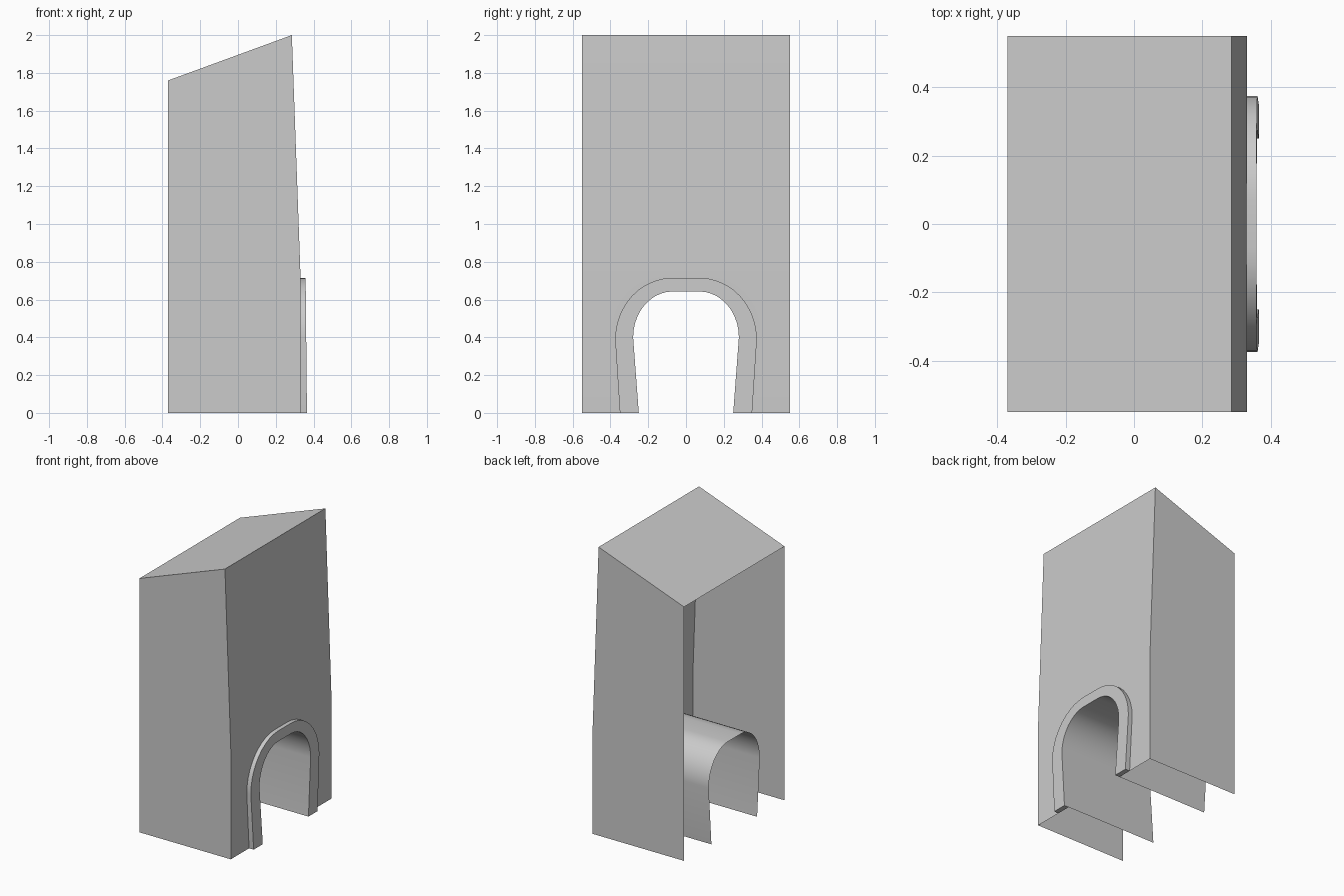
import bpy, bmesh, math

if "Cube" in bpy.data.objects:
    bpy.data.objects.remove(bpy.data.objects["Cube"])

BACK, FRONT = -0.37, 0.33
HALF_W = 0.55
BEND = 0.75


def arch(foot, cy, cz, ry, rz, n=10):
    """Arch outline in (y, z), from the -y foot over the top to the +y foot."""
    half = [(foot, 0.0)]
    for i in range(n + 1):
        a = math.pi / 2 * i / n
        half.append((cy + ry * math.cos(a), cz + rz * math.sin(a)))
    return [(-y, z) for y, z in half] + half[::-1]


def build(name, faces):
    """Make a welded, smooth-by-angle object from a list of face point lists."""
    bm = bmesh.new()
    for pts in faces:
        bm.faces.new([bm.verts.new(p) for p in pts])
    bmesh.ops.remove_doubles(bm, verts=bm.verts, dist=1e-5)
    mesh = bpy.data.meshes.new(name)
    bm.to_mesh(mesh)
    bm.free()
    ob = bpy.data.objects.new(name, mesh)
    bpy.context.collection.objects.link(ob)
    bpy.ops.object.select_all(action='DESELECT')
    ob.select_set(True)
    bpy.context.view_layer.objects.active = ob
    bpy.ops.object.shade_smooth_by_angle(angle=math.radians(30))
    return ob


def trim_x(z):
    return 0.365 - 0.007 * z / 0.715


outer = arch(0.35, 0.07, 0.39, 0.305, 0.325)
inner = arch(0.25, 0.07, 0.40, 0.21, 0.243)
W = HALF_W

# Housing: two side walls, sloped roof, bent front wall; back and bottom open
side = [(BACK, 0), (FRONT, 0), (FRONT, BEND), (0.285, 2.0), (BACK, 1.76)]
walls = [[(x, -W, z) for x, z in side],
         [(x, W, z) for x, z in reversed(side)]]
roof = [(0.285, -W, 2.0), (0.285, W, 2.0), (BACK, W, 1.76), (BACK, -W, 1.76)]
upper = [(FRONT, -W, BEND), (FRONT, W, BEND), (0.285, W, 2.0), (0.285, -W, 2.0)]
lower = ([(FRONT, W, 0), (FRONT, W, BEND), (FRONT, -W, BEND), (FRONT, -W, 0)]
         + [(FRONT, y, z) for y, z in outer])
build("housing", walls + [roof, upper, lower])

# Raised arch trim: front ring, outer rim and closed feet
trim = []
pairs = list(zip(outer, inner))
for ((ay, az), (by, bz)), ((cy, cz), (dy, dz)) in zip(pairs, pairs[1:]):
    a, c = (trim_x(az), ay, az), (trim_x(cz), cy, cz)
    trim.append([a, (trim_x(bz), by, bz), (trim_x(dz), dy, dz), c])
    trim.append([a, c, (FRONT, cy, cz), (FRONT, ay, az)])
for s in (-1, 1):
    foot = [(FRONT, s * 0.35, 0), (FRONT, s * 0.25, 0),
            (0.365, s * 0.25, 0), (0.365, s * 0.35, 0)]
    trim.append(foot if s > 0 else foot[::-1])
build("arch_trim", trim)

# Tunnel lining running from the trim to the open back
tunnel = []
for (ay, az), (by, bz) in zip(inner, inner[1:]):
    tunnel.append([(trim_x(az), ay, az), (BACK, ay, az),
                   (BACK, by, bz), (trim_x(bz), by, bz)])
build("tunnel", tunnel)
